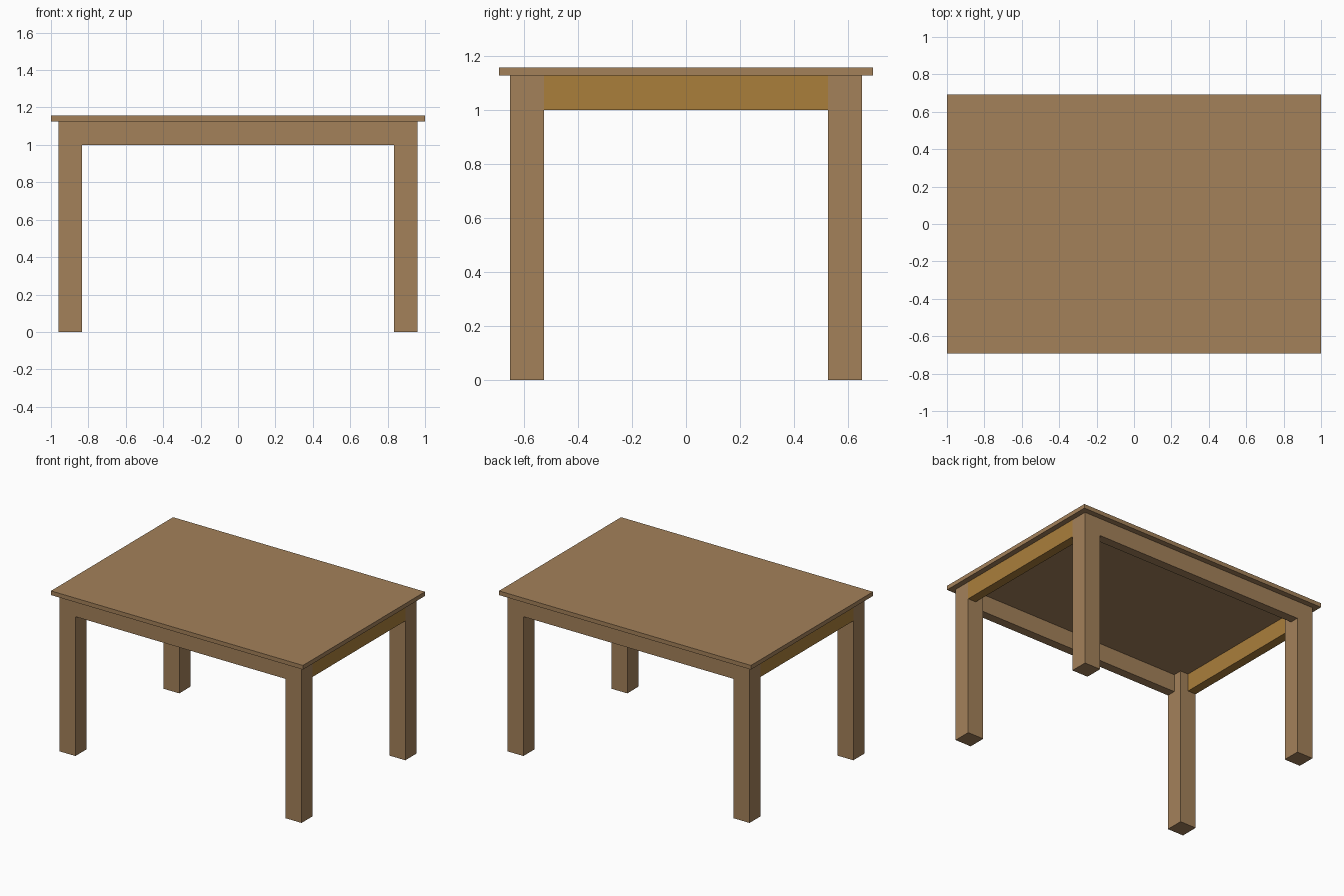
import bpy

cube = bpy.data.objects.get("Cube")
if cube:
    bpy.data.objects.remove(cube, do_unlink=True)


def make_material(name, rgb):
    mat = bpy.data.materials.new(name)
    mat.use_nodes = True
    colour = (*rgb, 1.0)
    mat.diffuse_color = colour
    mat.node_tree.nodes["Principled BSDF"].inputs["Base Color"].default_value = colour
    return mat


def box(name, low, high, mat):
    """Axis-aligned box between two corners."""
    centre = [(a + b) / 2 for a, b in zip(low, high)]
    size = [b - a for a, b in zip(low, high)]
    bpy.ops.mesh.primitive_cube_add(size=1, location=centre)
    obj = bpy.context.object
    obj.name = name
    obj.scale = size
    bpy.ops.object.transform_apply(location=False, rotation=False, scale=True)
    obj.data.materials.append(mat)
    return obj


brown = make_material("brown wood", (0.371, 0.220, 0.102))
golden = make_material("golden wood", (0.402, 0.209, 0.044))

HALF_X, HALF_Y = 1.0, 0.692         # table top
OUT_X, OUT_Y = 0.961, 0.652         # outer faces of the legs
LEG = 0.127
IN_X, IN_Y = OUT_X - LEG, OUT_Y - LEG
APRON_Z, TOP_Z, HEIGHT = 1.0, 1.126, 1.156
APRON = 0.064                       # apron thickness

# Table top
box("table_top", (-HALF_X, -HALF_Y, TOP_Z), (HALF_X, HALF_Y, HEIGHT), brown)

# Legs
for sx, side in ((1, "left"), (-1, "right")):
    for sy, end in ((-1, "front"), (1, "back")):
        x = sorted((sx * IN_X, sx * OUT_X))
        y = sorted((sy * IN_Y, sy * OUT_Y))
        box(f"{end}_{side}_leg", (x[0], y[0], 0), (x[1], y[1], TOP_Z), brown)

# Long aprons, flush with the legs
for s, end in ((-1, "front"), (1, "back")):
    y = sorted((s * (OUT_Y - APRON), s * OUT_Y))
    box(f"{end}_apron", (-IN_X, y[0], APRON_Z), (IN_X, y[1], TOP_Z), brown)

# Short golden aprons, flush with the legs
for s, side in ((1, "left"), (-1, "right")):
    x = sorted((s * (OUT_X - APRON), s * OUT_X))
    box(f"{side}_apron", (x[0], -IN_Y, APRON_Z), (x[1], IN_Y, TOP_Z), golden)
